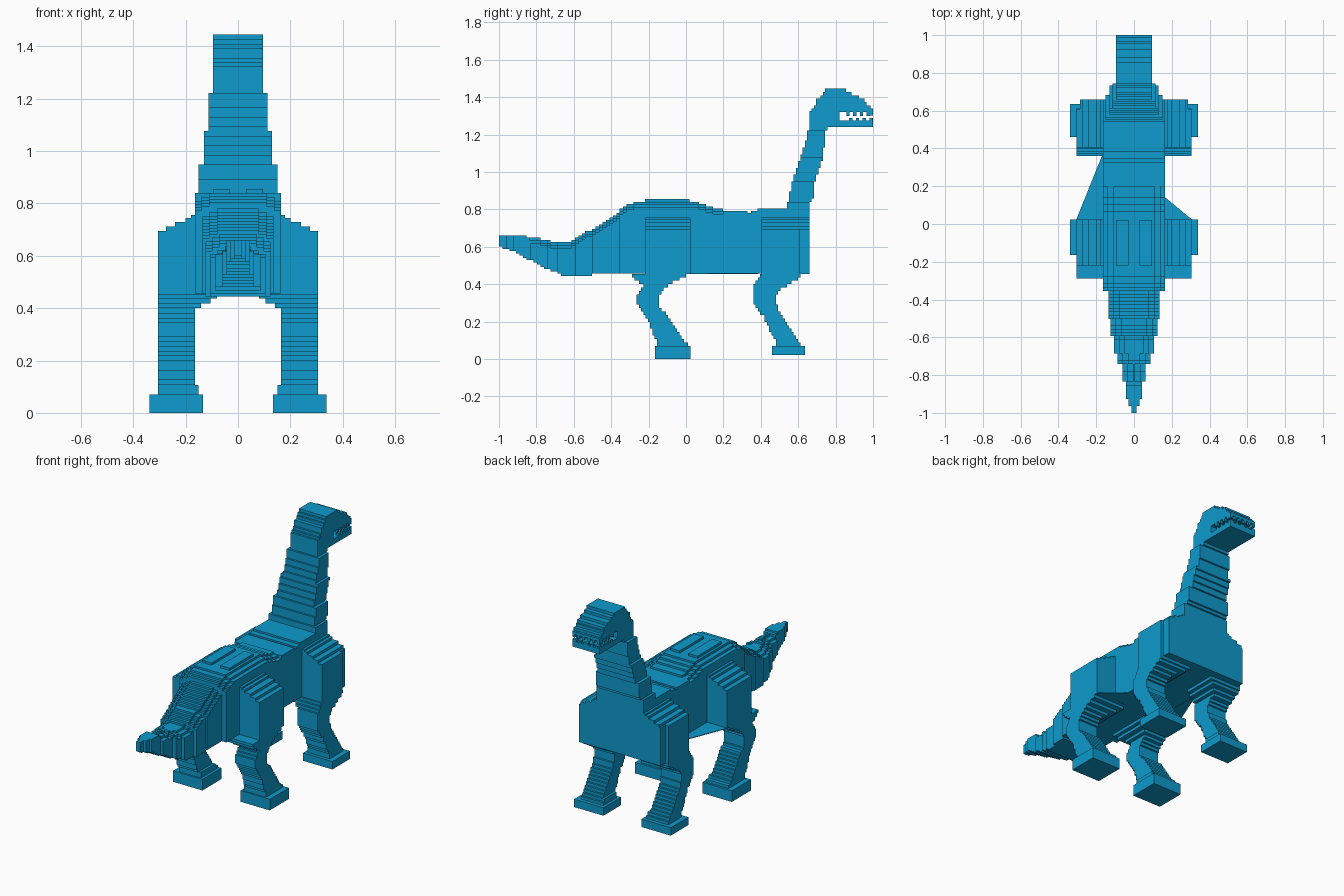
import bpy, bmesh, math

if "Cube" in bpy.data.objects:
    bpy.data.objects.remove(bpy.data.objects["Cube"])

BLUE = bpy.data.materials.new("bright blue")
BLUE.diffuse_color = (0.0044, 0.328, 0.610, 1)
BLUE.use_nodes = True
BLUE.node_tree.nodes["Principled BSDF"].inputs["Base Color"].default_value = BLUE.diffuse_color
S = 0.0185  # block size of the stepped style


def make(name, boxes, mirror=False):
    """One object from boxes (x0, x1, y0, y1, z0, z1), optionally mirrored in x."""
    bm = bmesh.new()
    for x0, x1, y0, y1, z0, z1 in boxes:
        v = bmesh.ops.create_cube(bm, size=1)["verts"]
        for p in v:
            p.co = (x1 if p.co.x > 0 else x0, y1 if p.co.y > 0 else y0,
                    z1 if p.co.z > 0 else z0)
    me = bpy.data.meshes.new(name)
    bm.to_mesh(me)
    bm.free()
    me.materials.append(BLUE)
    ob = bpy.data.objects.new(name, me)
    bpy.context.collection.objects.link(ob)
    if mirror:
        ob.modifiers.new("mirror", 'MIRROR').use_mirror_merge = False
    return ob


def lerp(table, t):
    for a, b in zip(table, table[1:]):
        if t <= b[0]:
            k = (t - a[0]) / (b[0] - a[0])
            return a[1] + (b[1] - a[1]) * max(k, 0)
    return table[-1][1]


def step(table, t):
    return next((w for end, w in table if t < end), table[-1][1])


def slices(a, b):
    n = math.ceil((b - a) / S)
    return [(a + (b - a) * i / n, a + (b - a) * (i + 1) / n) for i in range(n)]


def snap(v, s=0.012):
    return round(v / s) * s


# torso and tail: cross slices along y
top = [(-1, .66), (-.86, .66), (-.84, .645), (-.74, .64), (-.72, .63), (-.62, .63),
       (-.5, .695), (-.4, .76), (-.3, .83), (-.24, .845), (.02, .845), (.08, .83),
       (.22, .79), (.35, .785), (.39, .80), (.66, .80)]
bottom = [(-1, .60), (-.92, .575), (-.85, .535), (-.75, .485), (-.66, .45),
          (-.61, .44), (-.52, .44), (-.5, .455), (.66, .455)]
width = [(-.96, .013), (-.92, .03), (-.84, .043), (-.75, .06), (-.68, .087), (-.6, .105),
         (-.51, .125), (-.36, .135), (-.27, .165), (.7, .165)]
torso, tail = [], []
for y0, y1 in slices(-1, .66):
    m = (y0 + y1) / 2
    w, zb, zt = step(width, m), snap(lerp(bottom, m)), snap(lerp(top, m))
    part = tail if m < -.27 else torso
    drop = .015 if m < .2 else 0
    for k in range(3 if drop and w > .05 else 1):  # stepped shoulders of each slice
        h = w - (0, .025, .055)[k]
        part.append((-h, h, y0, y1, zb, zt - drop * (2 - k) if w > .05 else zt))
make("tail", tail)
make("torso", torso)
make("back_ridges", [(.03, .095, -.22, .02, .80, .855)], True)

# neck: layers along z, narrowing upwards
nback = [(.8, .535), (.84, .545), (.94, .57), (1.04, .60), (1.15, .64), (1.22, .655), (1.25, .66)]
nfront = [(.8, .66), (.84, .66), (.85, .68), (.94, .69), (1.08, .73), (1.18, .745), (1.25, .755)]
nwidth = [(.84, .165), (.94, .15), (1.08, .13), (1.22, .113), (1.4, .095)]
neck = []
for z0, z1 in slices(.785, 1.24):
    m = (z0 + z1) / 2
    w = step(nwidth, m)
    neck.append((-w, w, snap(lerp(nback, m)), snap(lerp(nfront, m)), z0, z1))
make("neck", neck)

# head with open mouth
H = .095
back = [(1.24, .66), (1.30, .66), (1.38, .70), (1.43, .735), (1.445, .75)]
nose = [(1.32, 1.0), (1.335, 1.0), (1.365, .965), (1.39, .95), (1.41, .90), (1.43, .86), (1.445, .85)]
head = [(-H, H, .66, .82, 1.24, 1.325)]
for z0, z1 in slices(1.32, 1.445):
    m = (z0 + z1) / 2
    head.append((-H, H, snap(lerp(back, m)), min(1, lerp(nose, m)), z0, z1))
make("head", head)
make("lower_jaw", [(-H, H, .76, 1, 1.24, 1.275)])

# teeth: side rows and front rows
teeth = []
for i in range(4):
    y = .875 + i * .036
    teeth.append((H - S, H, y - .018, y, 1.30, 1.325))
    teeth.append((H - S, H, y - .003, y + .015, 1.27, 1.288))
for i in range(3):
    x = .01 + i * .033
    teeth.append((x, x + .018, 1 - S, 1, 1.302, 1.325))
    teeth.append((x - .01, x + .006, 1 - S, 1, 1.27, 1.288))
make("teeth", teeth, True)

# legs: haunch block, stepped shin, foot
rear = ([(.07, -.15), (.12, -.17), (.18, -.19), (.28, -.25), (.31, -.27), (.36, -.25),
         (.395, -.22), (.41, -.25), (.46, -.31)],
        [(.07, .015), (.12, -.03), (.24, -.10), (.28, -.15), (.31, -.15), (.34, -.14),
         (.39, -.10), (.43, -.03), (.46, .02)])
front = ([(.07, .48), (.1, .48), (.16, .445), (.22, .42), (.28, .375), (.30, .355),
          (.40, .355), (.41, .38), (.46, .405)],
         [(.07, .62), (.1, .60), (.18, .54), (.24, .51), (.30, .475), (.34, .475),
          (.37, .50), (.40, .55), (.43, .60), (.46, .63)])
tops = [(.305, .695), (.275, .712), (.24, .73), (.20, .745), (.18, .755)]
for name, (ya, yb), (h0, h1), (f0, f1), base in (
        ("rear", rear, (-.22, .025), (-.165, .025), 0),
        ("front", front, (.405, .66), (.46, .635), .02)):
    upper = [(.1, x, h0, h1, .455, z) for x, z in tops]
    if name == "front":  # outer shoulder edge is cut back a little
        upper[0] = (.1, .305, h0, .61, .455, .695)
        upper.append((.1, .285, h0, .66, .455, .695))
    make(name + "_haunches", upper, True)
    shin = []
    for z0, z1 in slices(.07, .455):
        m = (z0 + z1) / 2
        inner = .165
        if m > .40:
            inner = .165 - snap((m - .39) * 1.5)
        elif m < .1:
            inner = .15
        shin.append((inner, .305, snap(lerp(ya, m)), snap(lerp(yb, m)), z0, z1))
    make(name + "_shins", shin, True)
    make(name + "_feet", [(.133, .338, f0, f1, base, .07)], True)

# flat belly webs between the legs
for name, pts in (("left_belly_web", [(-.305, .025), (-.16, .025), (-.16, .385)]),
                  ("right_belly_web", [(.305, .025), (.16, .145), (.16, .025)])):
    me = bpy.data.meshes.new(name)
    me.from_pydata([(x, y, .458) for x, y in pts], [], [(0, 1, 2)])
    me.materials.append(BLUE)
    ob = bpy.data.objects.new(name, me)
    bpy.context.collection.objects.link(ob)
    ob.modifiers.new("thickness", 'SOLIDIFY').thickness = .004
